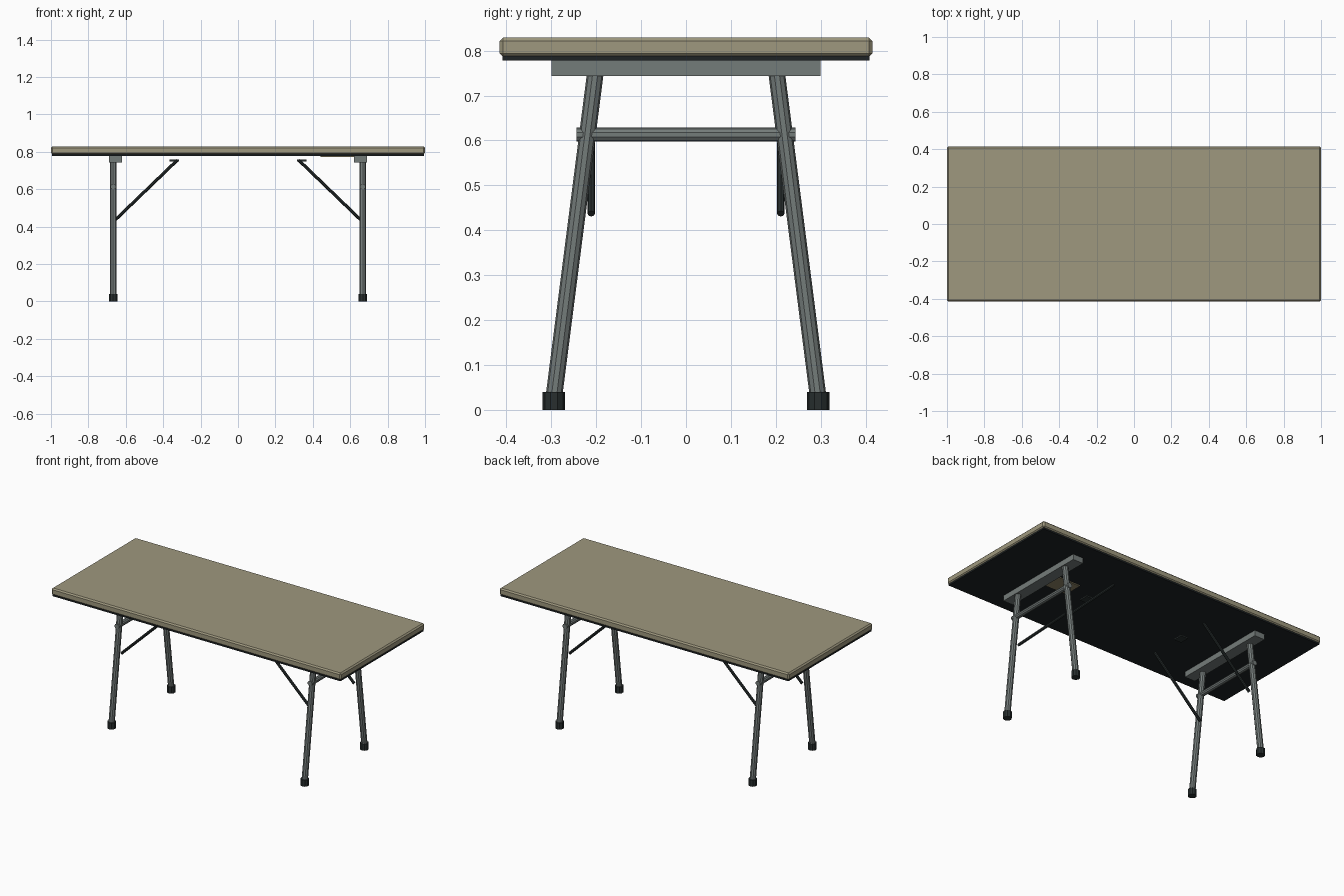
import bpy, bmesh
from mathutils import Vector

if "Cube" in bpy.data.objects:
    bpy.data.objects.remove(bpy.data.objects["Cube"])


def material(name, col):
    m = bpy.data.materials.new(name)
    m.diffuse_color = (*col, 1)
    m.use_nodes = True
    m.node_tree.nodes["Principled BSDF"].inputs["Base Color"].default_value = m.diffuse_color
    return m


TAN = material("tan_laminate", (0.345, 0.315, 0.21))
STEEL = material("grey_steel", (0.175, 0.20, 0.195))
DARK = material("dark_underside", (0.013, 0.017, 0.018))
RUBBER = material("black_rubber", (0.021, 0.028, 0.028))
LABEL = material("label_tan", (0.27, 0.23, 0.13))


def finish(name, bm, mat):
    me = bpy.data.meshes.new(name)
    bm.to_mesh(me)
    bm.free()
    me.materials.append(mat)
    ob = bpy.data.objects.new(name, me)
    bpy.context.collection.objects.link(ob)
    return ob


def box(name, lo, hi, mat, bevel=0):
    lo, hi = Vector(lo), Vector(hi)
    bm = bmesh.new()
    bmesh.ops.create_cube(bm, size=1)
    for v in bm.verts:
        v.co = Vector(v.co[i] * (hi - lo)[i] + (lo + hi)[i] / 2 for i in range(3))
    if bevel:
        bmesh.ops.bevel(bm, geom=bm.edges[:], offset=bevel, segments=1,
                        profile=0.5, affect='EDGES')
    return finish(name, bm, mat)


def rod(name, a, b, r, mat, sides=10):
    a, b = Vector(a), Vector(b)
    bm = bmesh.new()
    bmesh.ops.create_cone(bm, cap_ends=True, segments=sides,
                          radius1=r, radius2=r, depth=(b - a).length)
    q = (b - a).to_track_quat('Z', 'Y')
    for v in bm.verts:
        v.co = q @ v.co + (a + b) / 2
    return finish(name, bm, mat)


# Top slab with chamfered edges, and the dark panel below it
box("table_top", (-1, -0.415, 0.786), (1, 0.415, 0.829), TAN, 0.008)
box("underside_panel", (-0.994, -0.409, 0.778), (0.994, 0.409, 0.79), DARK)
# Sticker plate on the underside
box("underside_label", (0.44, -0.06, 0.772), (0.62, 0.06, 0.778), LABEL)

for sx, end in ((-1, "left"), (1, "right")):
    # Mounting rail, cross bar and central latch plate
    xc = 0.655 * sx
    box(f"{end}_rail", (xc - 0.035, -0.3, 0.744), (xc + 0.035, 0.3, 0.779), STEEL)
    x = 0.667 * sx
    rod(f"{end}_cross_bar", (x, -0.244, 0.613), (x, 0.244, 0.613), 0.0155, STEEL)
    xp = 0.34 * sx
    box(f"{end}_latch_plate", (xp - 0.025, -0.03, 0.749), (xp + 0.025, 0.03, 0.758), RUBBER)
    for sy, side in ((-1, "front"), (1, "back")):
        # Splayed leg, rubber foot and diagonal brace
        rod(f"{end}_{side}_leg", (x, 0.296 * sy, 0.015), (x, 0.2 * sy, 0.765), 0.0185, STEEL)
        rod(f"{end}_{side}_foot", (x, 0.294 * sy, 0), (x, 0.294 * sy, 0.04), 0.025, RUBBER)
        rod(f"{end}_{side}_brace", (0.655 * sx, 0.211 * sy, 0.437),
            (0.325 * sx, 0.211 * sy, 0.755), 0.0085, RUBBER, 8)
